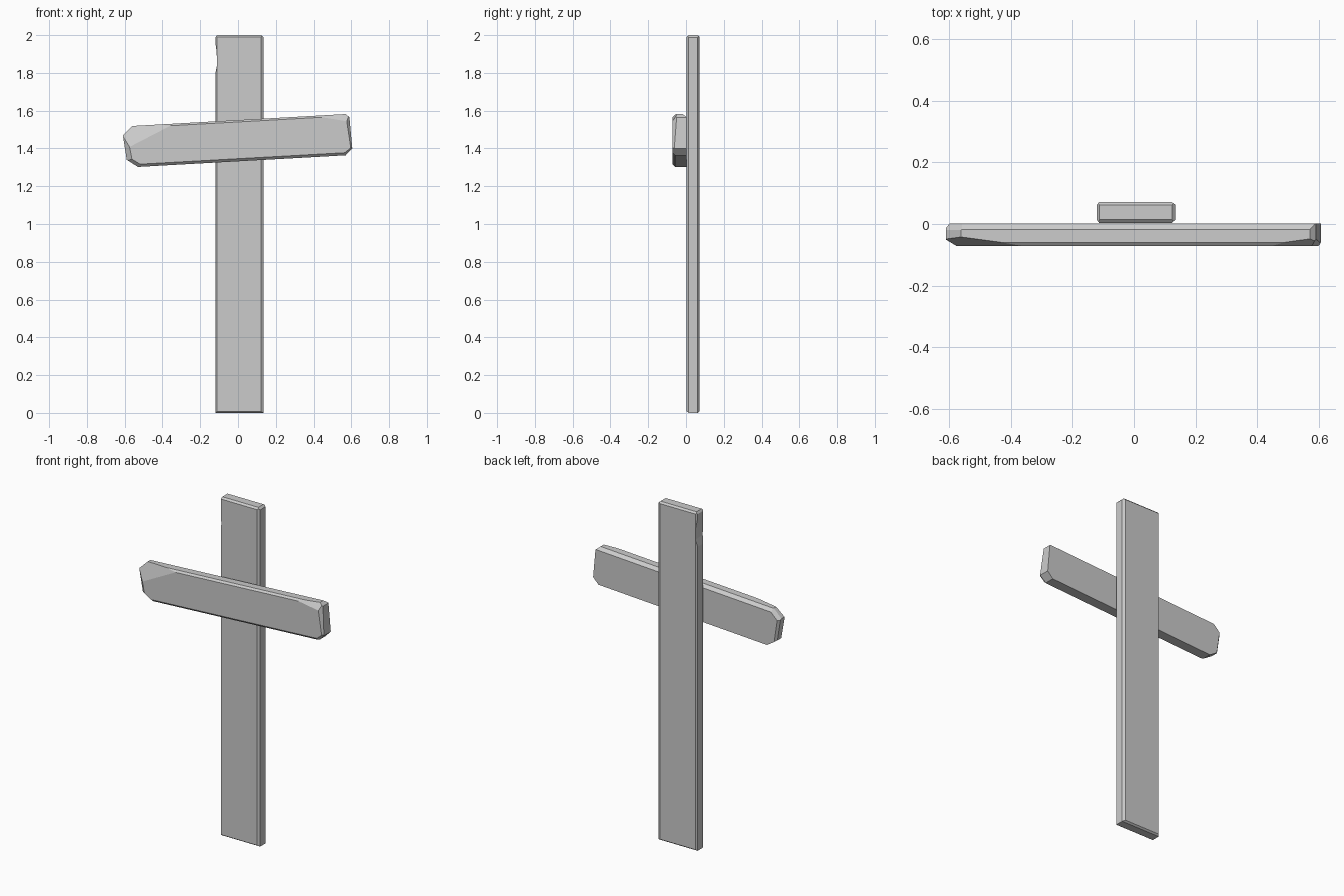
import bpy, bmesh
from mathutils import Vector

if "Cube" in bpy.data.objects:
    bpy.data.objects.remove(bpy.data.objects["Cube"])


def prism(outline, y0, y1):
    """Extrude an x-z outline from y0 to y1."""
    bm = bmesh.new()
    face = bm.faces.new([bm.verts.new((x, y0, z)) for x, z in outline])
    ext = bmesh.ops.extrude_face_region(bm, geom=[face])
    verts = [g for g in ext["geom"] if isinstance(g, bmesh.types.BMVert)]
    bmesh.ops.translate(bm, verts=verts, vec=(0, y1 - y0, 0))
    return bm


def cut(bm, a, b, c):
    """Slice off the outer side of the plane through three points."""
    a, b, c = Vector(a), Vector(b), Vector(c)
    normal = (b - a).cross(c - a).normalized()
    centre = sum((v.co for v in bm.verts), Vector()) / len(bm.verts)
    if normal.dot(centre - a) > 0:
        normal = -normal
    res = bmesh.ops.bisect_plane(
        bm, geom=bm.verts[:] + bm.edges[:] + bm.faces[:], dist=1e-5,
        plane_co=a, plane_no=normal, clear_outer=True)
    edges = [g for g in res["geom_cut"] if isinstance(g, bmesh.types.BMEdge)
             and g.is_boundary]
    if len(edges) > 2:
        bmesh.ops.contextual_create(bm, geom=edges)


def finish(bm, name):
    bmesh.ops.recalc_face_normals(bm, faces=bm.faces[:])
    mesh = bpy.data.meshes.new(name)
    bm.to_mesh(mesh)
    bm.free()
    ob = bpy.data.objects.new(name, mesh)
    bpy.context.collection.objects.link(ob)
    return ob


# Upright post with worn edges
L, R, F, B, H = -0.12, 0.135, 0.003, 0.072, 2.0
bm = prism([(L, 0), (R, 0), (R, H), (L, H)], F, B)
for y, dy in ((F, 0.011), (B, -0.01)):
    for x, dx in ((L, 0.008), (R, -0.014)):
        cut(bm, (x + dx, y, 0), (x, y + dy, 0), (x, y + dy, 1))
    for z, dz in ((0, 0.008), (H, -0.01)):
        cut(bm, (0, y, z + dz), (0, y + dy, z), (1, y + dy, z))
for x, dx in ((L, 0.008), (R, -0.012)):
    cut(bm, (x + dx, 0, H), (x, 0, H - 0.012), (x, 1, H - 0.012))
post = finish(bm, "upright_post")

# Chip in the post's upper left edge
chip = finish(prism([(-0.14, 1.97), (-0.14, 1.79), (-0.121, 1.79),
                     (-0.111, 1.84), (-0.113, 1.91), (-0.121, 1.97)],
                    -0.02, 0.1), "chip_cutter")
chip.hide_render = True
chip.display_type = 'WIRE'
mod = post.modifiers.new("chip", 'BOOLEAN')
mod.operation = 'DIFFERENCE'
mod.solver = 'EXACT'
mod.object = chip

# Tilted crossboard with hewn ends
F, B = -0.072, 0.002
bm = prism([(-0.555, 0.109), (-0.607, 0.063), (-0.594, -0.068),
            (-0.537, -0.109), (0.565, -0.109), (0.602, -0.075),
            (0.596, 0.091), (0.577, 0.109)], F, B)
# long edges: front top, front bottom, back top
cut(bm, (0, F, 0.099), (0, F + 0.012, 0.109), (1, F, 0.099))
cut(bm, (0, F, -0.095), (0, F + 0.014, -0.109), (1, F, -0.095))
cut(bm, (0, B, 0.093), (0, B - 0.02, 0.109), (1, B, 0.093))
# left end: large top facet, end, lower corner, back
cut(bm, (-0.355, F, 0.098), (-0.573, F, 0.0), (-0.555, -0.042, 0.109))
cut(bm, (-0.575, F, 0.0), (-0.567, F, -0.06), (-0.600, -0.05, 0.0))
cut(bm, (-0.567, F, -0.066), (-0.521, F, -0.097), (-0.594, -0.052, -0.068))
cut(bm, (-0.595, B, 0.06), (-0.584, B, -0.06), (-0.607, -0.012, 0.063))
cut(bm, (-0.590, B, 0.06), (-0.548, B, 0.097), (-0.555, -0.02, 0.109))
# right end: small top facet, end, lower corner
cut(bm, (0.456, F, 0.098), (0.570, F, 0.073), (0.577, -0.048, 0.109))
cut(bm, (0.580, F, 0.077), (0.594, F, -0.07), (0.598, -0.052, 0.05))
cut(bm, (0.594, F, -0.07), (0.558, F, -0.098), (0.602, -0.058, -0.075))
board = finish(bm, "crossboard")
board.location.z = 1.441
board.rotation_euler.y = -0.0558
